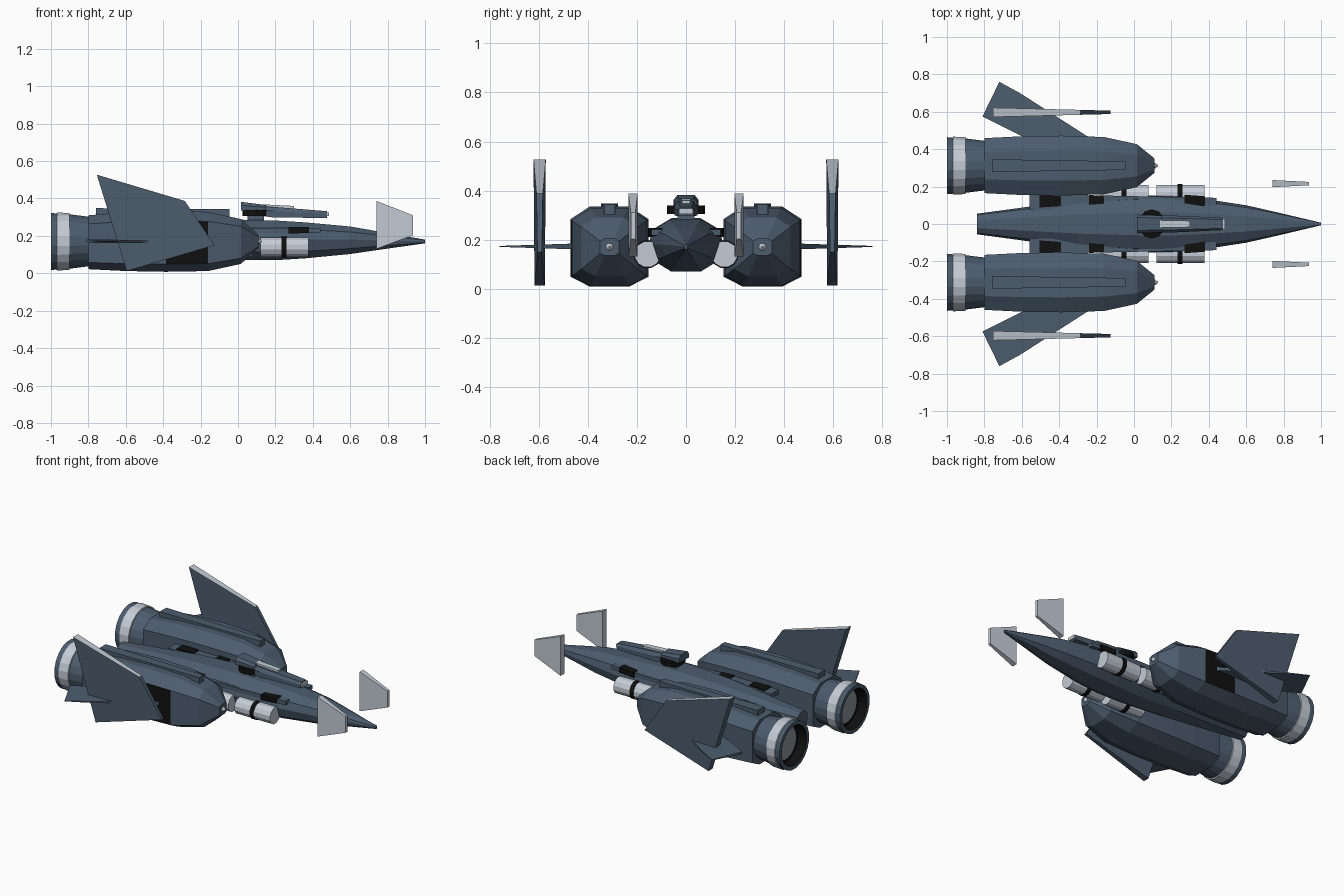
import bpy, bmesh, math

if "Cube" in bpy.data.objects:
    bpy.data.objects.remove(bpy.data.objects["Cube"])


def material(name, rgb):
    m = bpy.data.materials.new(name)
    m.diffuse_color = (*rgb, 1)
    m.use_nodes = True
    m.node_tree.nodes["Principled BSDF"].inputs["Base Color"].default_value = m.diffuse_color
    return m


BLUE = material("slate_blue", (0.072, 0.107, 0.155))
LIGHT = material("light_grey", (0.55, 0.60, 0.67))
BLACK = material("black", (0.005, 0.005, 0.005))
GREY = material("mid_grey", (0.26, 0.30, 0.33))


def loft(name, rings, mats, rule=None):
    """Closed solid through rings of points; rule(face) gives the material index."""
    bm = bmesh.new()
    vs = [[bm.verts.new(p) for p in r] for r in rings]
    n = len(rings[0])
    for a, b in zip(vs, vs[1:]):
        for i in range(n):
            j = (i + 1) % n
            bm.faces.new((a[i], a[j], b[j], b[i]))
    bm.faces.new(vs[0])
    bm.faces.new(vs[-1])
    bmesh.ops.recalc_face_normals(bm, faces=bm.faces)
    bm.normal_update()
    if rule:
        for f in bm.faces:
            f.material_index = rule(f)
    me = bpy.data.meshes.new(name)
    bm.to_mesh(me)
    bm.free()
    for m in mats:
        me.materials.append(m)
    ob = bpy.data.objects.new(name, me)
    bpy.context.collection.objects.link(ob)
    return ob


def sections(stations, shape, yc=0):
    """Rings across x; a station is (x, half width, z low, z high)."""
    return [[(x, yc + w * u, (lo + hi) / 2 + v * (hi - lo) / 2) for u, v in shape]
            for x, w, lo, hi in stations]


def lathe(profile, yc, zc, n):
    """Rings round the x axis; the profile holds (x, radius)."""
    return [[(x, yc + r * math.cos(math.tau * (i + .5) / n), zc + r * math.sin(math.tau * (i + .5) / n))
             for i in range(n)] for x, r in profile]


def upright(pts, yc, half):
    """Plate with an x-z outline, half(x) is half its thickness."""
    return [[(x, yc + s * half(x), z) for x, z in pts] for s in (-1, 1)]


SQUARE = [(-1, -1), (1, -1), (1, 1), (-1, 1)]
HULL = [(.4, 1), (.88, .6), (1, .05), (.85, -.6), (.4, -1)]
HULL += [(-u, v) for u, v in reversed(HULL)]
POD = [(.5, 1), (1, .68), (1, -.75), (.5, -1)]
POD += [(-u, v) for u, v in reversed(POD)]

# central fuselage
loft("fuselage", sections([
    (-.84, .055, .12, .23), (-.3, .128, .085, .275), (0, .15, .07, .287), (.2, .153, .07, .282),
    (.36, .137, .08, .272), (.6, .10, .103, .25), (.75, .066, .125, .224), (1, .007, .16, .18)], HULL), [BLUE])

# turret on top: black swivel ring, wedge body, light barrel and muzzle
loft("turret_ring", [[(.095 + .072 * math.cos(math.tau * i / 12), .078 * math.sin(math.tau * i / 12), z)
                      for i in range(12)] for z in (.305, .338)], [BLACK])
loft("turret_post", sections([(.05, .035, .27, .31), (.14, .035, .27, .31)], SQUARE), [BLUE])
TAPER = [(.7, 1), (1, .2), (1, -1), (-1, -1), (-1, .2), (-.7, 1)]
loft("turret_head", sections([(.015, .05, .335, .382), (.15, .045, .335, .365)], TAPER), [BLUE])
loft("turret_body", sections([(.04, .048, .32, .36), (.19, .046, .298, .355),
                              (.475, .033, .296, .332)], TAPER), [BLUE])
loft("turret_barrel", sections([(.14, .02, .345, .368), (.30, .017, .34, .36)], SQUARE), [LIGHT])
loft("turret_muzzle", sections([(.44, .03, .305, .326), (.487, .028, .305, .326)], SQUARE), [LIGHT])

for s, side in ((1, "left"), (-1, "right")):
    # engine pod with a black panel on its outer side
    loft("engine_pod_" + side, sections([
        (-.80, .147, .022, .31), (-.60, .157, .012, .327), (-.385, .16, .008, .335),
        (-.16, .153, .012, .328), (.015, .115, .05, .29), (.11, .038, .135, .205)], POD, s * .312),
        [BLUE, BLACK],
        lambda f: int(f.normal.y * s > .9 and -.38 < f.calc_center_median().x < -.17))
    loft("pod_spike_" + side, lathe([(.09, .018), (.115, .015), (.128, .003)], s * .312, .17, 8), [LIGHT])
    loft("pod_top_rail_" + side, sections([(-.76, .034, .30, .348), (-.045, .023, .30, .343)],
                                          SQUARE, s * .312), [BLUE])

    # exhaust nozzle: blue collar, light band, black throat, grey disc
    def nozzle_rule(f):
        c = f.calc_center_median()
        r = math.hypot(c.y - s * .312, c.z - .17)
        if r < .05:
            return 3 if c.x < -.85 else 0
        if r < .13 and c.x > -.995:
            return 2 if c.x < -.85 else 0
        return int(-.969 < c.x < -.901)
    loft("nozzle_" + side, lathe([
        (-.78, .132), (-.90, .147), (-.902, .154), (-.967, .157), (-.97, .152), (-1, .154),
        (-1, .13), (-.94, .125), (-.94, .105)], s * .312, .17, 20), [BLUE, LIGHT, BLACK, GREY], nozzle_rule)

    # tall fin with a light top edge
    loft("tall_fin_" + side, upright([(-.755, .527), (-.285, .387), (-.125, .15), (-.595, .012)], s * .597,
                                     lambda x: .009 + .016 * (-.125 - x) / .63),
         [BLUE, LIGHT], lambda f: int(f.normal.z > .7))

    # flat wing running from the pod through the fin
    outline = [(-.22, .45), (-.61, .70), (-.72, .76), (-.81, .575), (-.56, .45)]
    loft("wing_" + side, [[(x, s * y, .172 + d * (.012 - .01 * (y - .45) / .31)) for x, y in outline]
                          for d in (-1, 1)], [BLUE])

    # free-standing nose vane
    loft("nose_vane_" + side, upright([(.74, .387), (.935, .31), (.935, .203), (.74, .13)], s * .216,
                                      lambda x: .019 - .01 * (x - .74) / .195), [LIGHT])

    # canisters under the shoulder, each with a black strap
    for i, x0 in enumerate((-.18, .12)):
        loft(f"canister_{side}_{i}", lathe([(x0, .054), (x0 + .257, .054)], s * .157, .14, 12), [LIGHT])
        loft(f"canister_strap_{side}_{i}", lathe([(x0 + .113, .058), (x0 + .14, .058)],
                                                 s * .157, .14, 12), [BLACK])

    # shoulder rail with black vents, tying fuselage to pods
    loft("shoulder_rail_" + side, sections([(-.56, .042, .21, .24), (.44, .022, .217, .242)],
                                           SQUARE, s * .118), [BLUE])
    for i, (a, b) in enumerate(((-.505, -.39), (-.24, -.16), (.27, .38))):
        loft(f"rail_vent_{side}_{i}", sections([(a, .034, .212, .247), (b, .026, .216, .248)],
                                               SQUARE, s * .122), [BLACK])
